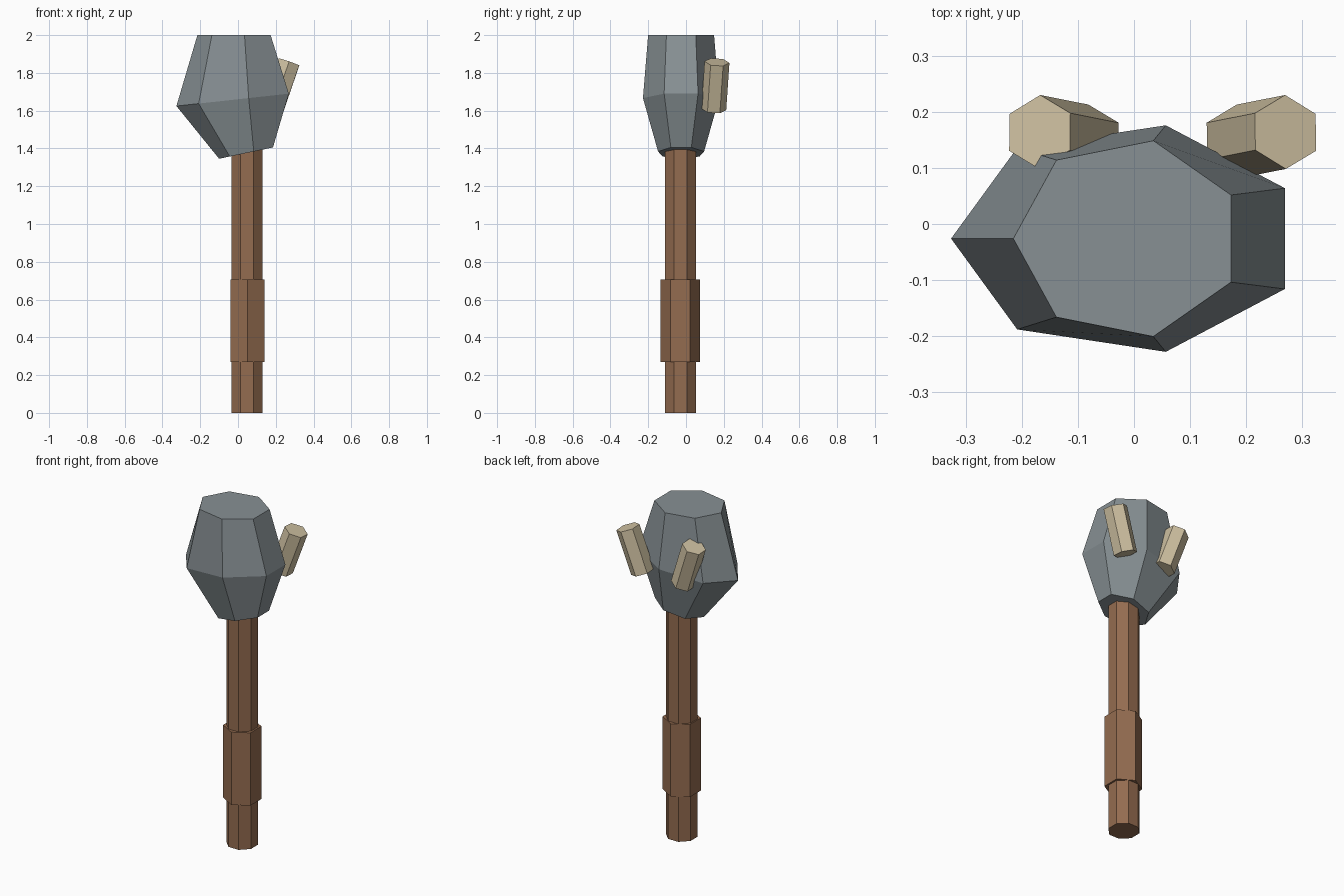
import bpy
import bmesh
from math import cos, sin, pi
from mathutils import Vector

if "Cube" in bpy.data.objects:
    bpy.data.objects.remove(bpy.data.objects["Cube"], do_unlink=True)


def material(name, rgb):
    mat = bpy.data.materials.new(name)
    mat.use_nodes = True
    mat.diffuse_color = (*rgb, 1)
    mat.node_tree.nodes["Principled BSDF"].inputs["Base Color"].default_value = (*rgb, 1)
    return mat


stone = material("grey stone", (0.243, 0.28, 0.296))
wood = material("brown wood", (0.296, 0.15, 0.08))
bone = material("pale bone", (0.61, 0.52, 0.352))


def ring(center, rx, ry, sides, start=0.0, slope=0.0):
    """Flat elliptical ring whose height rises with x by the given slope."""
    points = []
    for i in range(sides):
        a = start + 2 * pi * i / sides
        x = rx * cos(a)
        points.append(Vector(center) + Vector((x, ry * sin(a), x * slope)))
    return points


def loft(name, rings, mat):
    """Closed solid joining rings from bottom to top."""
    bm = bmesh.new()
    loops = [[bm.verts.new(p) for p in r] for r in rings]
    n = len(loops[0])
    for low, high in zip(loops, loops[1:]):
        for i in range(n):
            j = (i + 1) % n
            bm.faces.new((low[i], low[j], high[j], high[i]))
    bm.faces.new(loops[0][::-1])
    bm.faces.new(loops[-1])
    bmesh.ops.recalc_face_normals(bm, faces=bm.faces)
    mesh = bpy.data.meshes.new(name)
    bm.to_mesh(mesh)
    bm.free()
    mesh.materials.append(mat)
    obj = bpy.data.objects.new(name, mesh)
    bpy.context.collection.objects.link(obj)
    return obj


# Handle and thicker grip wrap share one upright axis
AX, AY = 0.048, -0.029
loft("handle", [ring((AX, AY, z), 0.088, 0.088, 8, pi / 8) for z in (0, 1.5)], wood)
loft("grip", [ring((AX + 0.002, AY - 0.002, z), 0.104, 0.104, 6, pi / 6)
              for z in (0.27, 0.705)], wood)

# Lopsided seven-sided stone head
loft("stone_head", [
    ring((0.05, -0.026, 1.377), 0.15, 0.125, 7, pi, 0.21),
    ring((-0.013, -0.026, 1.659), 0.313, 0.207, 7, pi, 0.11),
    ring((-0.011, -0.026, 2.0), 0.204, 0.179, 7, pi),
], stone)

# Pair of splayed pegs on the back of the head
for side, name in ((1, "left_peg"), (-1, "right_peg")):
    base = Vector((0.051 + side * 0.133, 0.147, 1.607))
    axis = Vector((side * 0.086, 0.017, 0.25))
    turn = Vector((0, 0, 1)).rotation_difference(axis)
    loft(name, [[base + turn @ p for p in ring((0, 0, z), 0.066, 0.066, 6, pi / 6)]
                for z in (0, axis.length)], bone)
